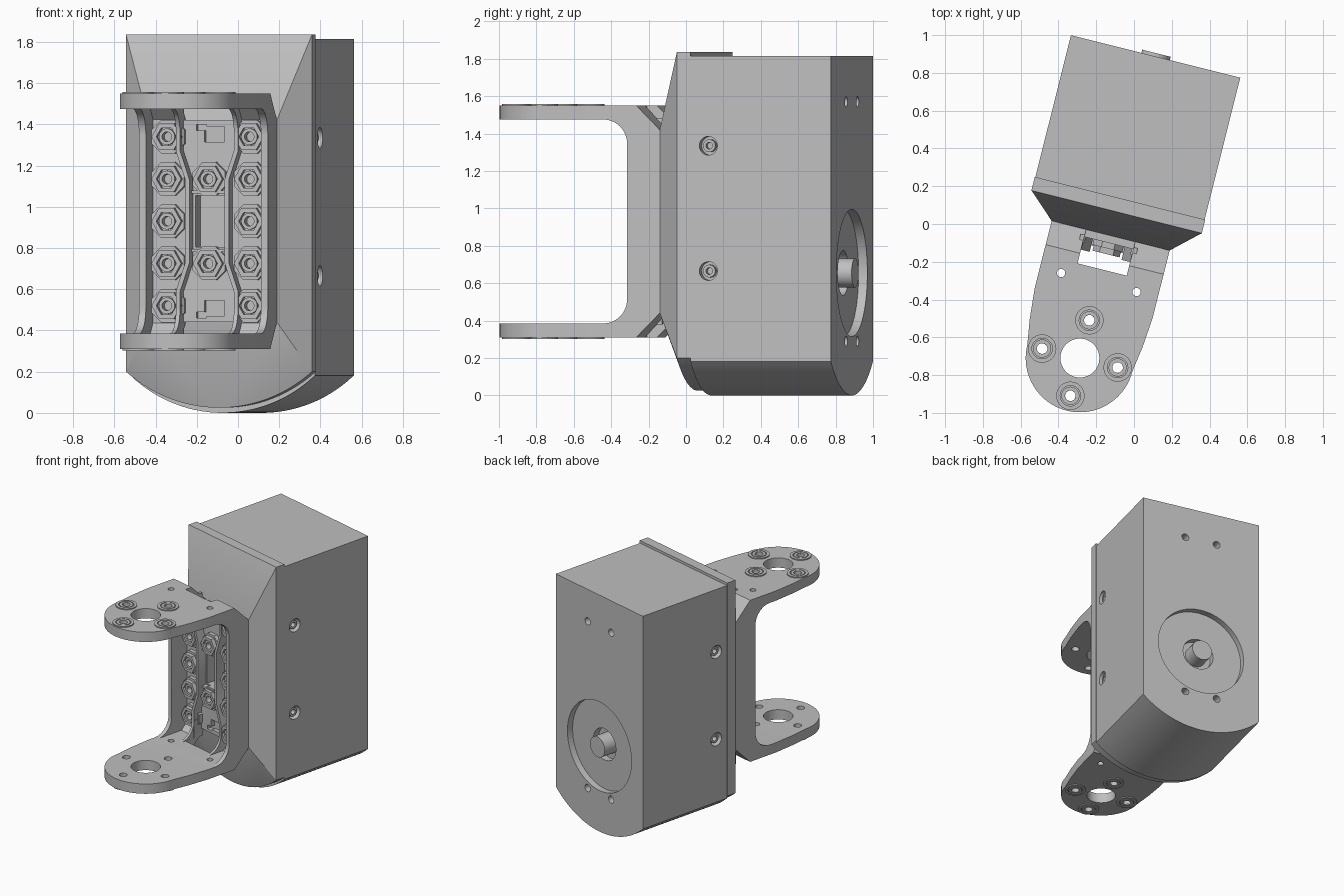
import bpy, bmesh, math
from mathutils import Matrix, Vector

if "Cube" in bpy.data.objects:
    bpy.data.objects.remove(bpy.data.objects["Cube"])

grey = bpy.data.materials.new("light_grey")
grey.use_nodes = True
grey.diffuse_color = (0.52, 0.52, 0.52, 1)
grey.node_tree.nodes["Principled BSDF"].inputs["Base Color"].default_value = (0.52, 0.52, 0.52, 1)

PLACE = Matrix.Rotation(math.radians(-14.1), 4, 'Z') @ Matrix.Translation((-0.105, 0, 0))
MID = 0.93        # mirror height of the bracket
SHAFT_Z = 0.655
parts = []


def finish(name, bm):
    bmesh.ops.recalc_face_normals(bm, faces=bm.faces)
    mesh = bpy.data.meshes.new(name)
    bm.to_mesh(mesh)
    bm.free()
    mesh.materials.append(grey)
    ob = bpy.data.objects.new(name, mesh)
    bpy.context.collection.objects.link(ob)
    parts.append(ob)
    return ob


def at(axis, p, q, t):
    return {'x': (t, p, q), 'y': (p, t, q), 'z': (p, q, t)}[axis]


def prism(name, pts, axis, a, b):
    """Extrude a 2D outline along an axis from a to b."""
    bm = bmesh.new()
    lo = [bm.verts.new(at(axis, p, q, a)) for p, q in pts]
    hi = [bm.verts.new(at(axis, p, q, b)) for p, q in pts]
    bm.faces.new(lo)
    bm.faces.new(hi)
    for i in range(len(pts)):
        j = (i + 1) % len(pts)
        bm.faces.new((lo[i], lo[j], hi[j], hi[i]))
    return finish(name, bm)


def arc(cx, cy, r, a0, a1, n):
    return [(cx + r * math.cos(math.radians(a0 + (a1 - a0) * i / n)),
             cy + r * math.sin(math.radians(a0 + (a1 - a0) * i / n))) for i in range(n + 1)]


def disc(name, cx, cy, r, axis, a, b, n=32, turn=0):
    return prism(name, arc(cx, cy, r, turn, turn + 360, n)[:-1], axis, a, b)


def rect(x0, x1, y0, y1):
    return [(x0, y0), (x1, y0), (x1, y1), (x0, y1)]


def tube(name, cx, cy, outer, inner, axis, a, b, n=24, turn=0):
    """Ring with an open bore."""
    bm = bmesh.new()
    rings = []
    for r, t in ((outer, a), (outer, b), (inner, b), (inner, a)):
        rings.append([bm.verts.new(at(axis, p, q, t)) for p, q in arc(cx, cy, r, turn, turn + 360, n)[:-1]])
    for k in range(4):
        r0, r1 = rings[k], rings[(k + 1) % 4]
        for i in range(n):
            j = (i + 1) % n
            bm.faces.new((r0[i], r0[j], r1[j], r1[i]))
    return finish(name, bm)


def boolean(ob, cutter, mode='DIFFERENCE'):
    mod = ob.modifiers.new("cut", 'BOOLEAN')
    mod.operation, mod.solver, mod.object = mode, 'EXACT', cutter
    bpy.context.view_layer.objects.active = ob
    bpy.ops.object.modifier_apply(modifier=mod.name)
    parts.remove(cutter)
    bpy.data.objects.remove(cutter)


def flip(z):
    return 2 * MID - z


def body_outline(half, top, bottom, shoulder):
    """Square top with an arched underside."""
    sag = shoulder - bottom
    r = (half ** 2 + sag ** 2) / (2 * sag)
    a = math.degrees(math.asin(half / r))
    return [(half, top), (-half, top)] + arc(0, bottom + r, r, 270 - a, 270 + a, 28)


# Motor housing with rear recess, screw holes and shaft
housing = prism("motor_housing", body_outline(0.462, 1.815, 0, 0.182), 'y', 0.114, 0.888)
boolean(housing, disc("c", 0, SHAFT_Z, 0.34, 'y', 0.84, 1, 64))
boolean(housing, disc("c", 0, SHAFT_Z, 0.12, 'y', 0.79, 1))
for x in (-0.125, 0.125):
    for z in (0.29, 1.57):
        boolean(housing, disc("c", x, z, 0.028, 'y', 0.82, 1, 20))
for side in (-1, 1):
    for z in (0.665, 1.335):
        boolean(housing, disc("c", 0.213, z, 0.05, 'x', side * 0.41, side * 0.6, 24))
        tube("side_screw", 0.213, z, 0.034, 0.018, 'x', side * 0.4, side * 0.445, 20)
disc("output_shaft", 0, SHAFT_Z, 0.078, 'y', 0.78, 0.906)

# Front flange and tapered cover
flange = body_outline(0.465, 1.835, 0.025, 0.2)
prism("front_flange", flange, 'y', 0.04, 0.114)
bm = bmesh.new()
for x, z in flange:
    bm.verts.new((x, 0.04, z))
for x, z in rect(-0.322, 0.322, flip(1.42), 1.42):
    bm.verts.new((x, -0.09, z))
bmesh.ops.convex_hull(bm, input=bm.verts)
bmesh.ops.dissolve_limit(bm, angle_limit=0.01, verts=bm.verts, edges=bm.edges)
cover = finish("tapered_cover", bm)
boolean(cover, prism("c", rect(-0.075, 0.075, 0.805, 1.055), 'y', -0.2, -0.03))

# C-shaped bracket: side profile crossed with plan outline
half_profile = [(-0.09, 1.42), (-0.22, 1.55), (-1.2, 1.55), (-1.2, 1.475)] + \
    arc(-0.40, 1.345, 0.13, 90, 0, 12)
profile = half_profile + [(y, flip(z)) for y, z in reversed(half_profile)]
bracket = prism("c_bracket", profile, 'x', -0.5, 0.5)
plan = [(-0.322, 0), (-0.322, -0.46), (-0.308, -0.62)] + \
    arc(0, -0.758, 0.287, 180, 360, 40) + [(0.308, -0.62), (0.322, -0.46), (0.322, 0)]
boolean(bracket, prism("c", plan, 'z', 0, 2), 'INTERSECT')
pocket = [(-0.5, 1.474), (-0.18, 1.474), (-0.13, 1.424)]
pocket += [(y, flip(z)) for y, z in reversed(pocket)]
boolean(bracket, prism("c", pocket, 'x', -0.288, 0.288))
boolean(bracket, prism("c", rect(-0.075, 0.075, 0.805, 1.055), 'y', -0.3, 0))
boolean(bracket, disc("c", 0, -0.758, 0.103, 'z', 0, 2, 48))
mounts = [(-0.206, -0.758), (0.206, -0.758), (0, -0.552), (0, -0.964)]
for x, y in mounts:
    boolean(bracket, disc("c", x, y, 0.028, 'z', 0, 2, 20))
for x in (-0.206, 0.206):
    boolean(bracket, disc("c", x, -0.346, 0.022, 'z', 0, 2, 20))


def both(z0, z1):
    return ((z0, z1), (flip(z1), flip(z0)))


for z0, z1 in both(1.42, 1.7):       # cable notches
    boolean(bracket, prism("c", rect(-0.134, 0.134, -0.275, 0.1), 'z', z0, z1))
for z0, z1 in both(1.315, 1.39):     # hook-shaped slots
    boolean(bracket, prism("c", rect(-0.03, 0.07, z0, z1), 'y', -0.2, -0.1))
for z0, z1 in both(1.37, 1.40):
    boolean(bracket, prism("c", rect(-0.07, -0.02, z0, z1), 'y', -0.2, -0.1))

# Raised screw rings on the outer arm faces
for x, y in mounts:
    for z0, z1 in both(1.545, 1.558):
        tube("arm_screw_ring", x, y, 0.075, 0.054, 'z', z0, z1, 32)
        tube("arm_screw_collar", x, y, 0.048, 0.028, 'z', z0, z1, 32)

# Bent ribs, corner gussets and cross bars inside the bracket
t = 0.011
path = [(0.145, 1.475), (0.145, 1.27), (0.098, 1.13)]
path += [(x, flip(z)) for x, z in reversed(path)]
gusset = [(-0.12, 1.48), (-0.33, 1.48)] + arc(-0.32, 1.355, 0.12, 90, 0, 8) + [(-0.12, 1.355)]
for s in (-1, 1):
    outline = [(s * (x + t), z) for x, z in path] + [(s * (x - t), z) for x, z in reversed(path)]
    prism("bent_rib", outline, 'y', -0.2, -0.12)
    for up in (True, False):
        prism("rib_gusset", [(y, z if up else flip(z)) for y, z in gusset], 'x', s * 0.135, s * 0.155)
for z0, z1 in both(1.065, 1.08):
    prism("cross_bar", rect(-0.095, 0.095, z0, z1), 'y', -0.165, -0.12)

# Hexagonal nuts on octagonal pads
spots = [(x, MID + k * 0.205) for x in (-0.206, 0.206) for k in range(-2, 3)]
spots += [(0, MID - 0.205), (0, MID + 0.205)]
for x, z in spots:
    tube("nut_pad", x, z, 0.088, 0.03, 'y', -0.12, -0.16, 8, 22.5)
    tube("hex_nut", x, z, 0.074, 0.05, 'y', -0.12, -0.19, 6)
    tube("nut_collar", x, z, 0.04, 0.024, 'y', -0.12, -0.18, 20)

# Shading and final placement
bpy.ops.object.select_all(action='DESELECT')
for ob in parts:
    ob.matrix_world = PLACE
    ob.select_set(True)
bpy.context.view_layer.objects.active = parts[0]
bpy.ops.object.shade_smooth_by_angle(angle=math.radians(25))
